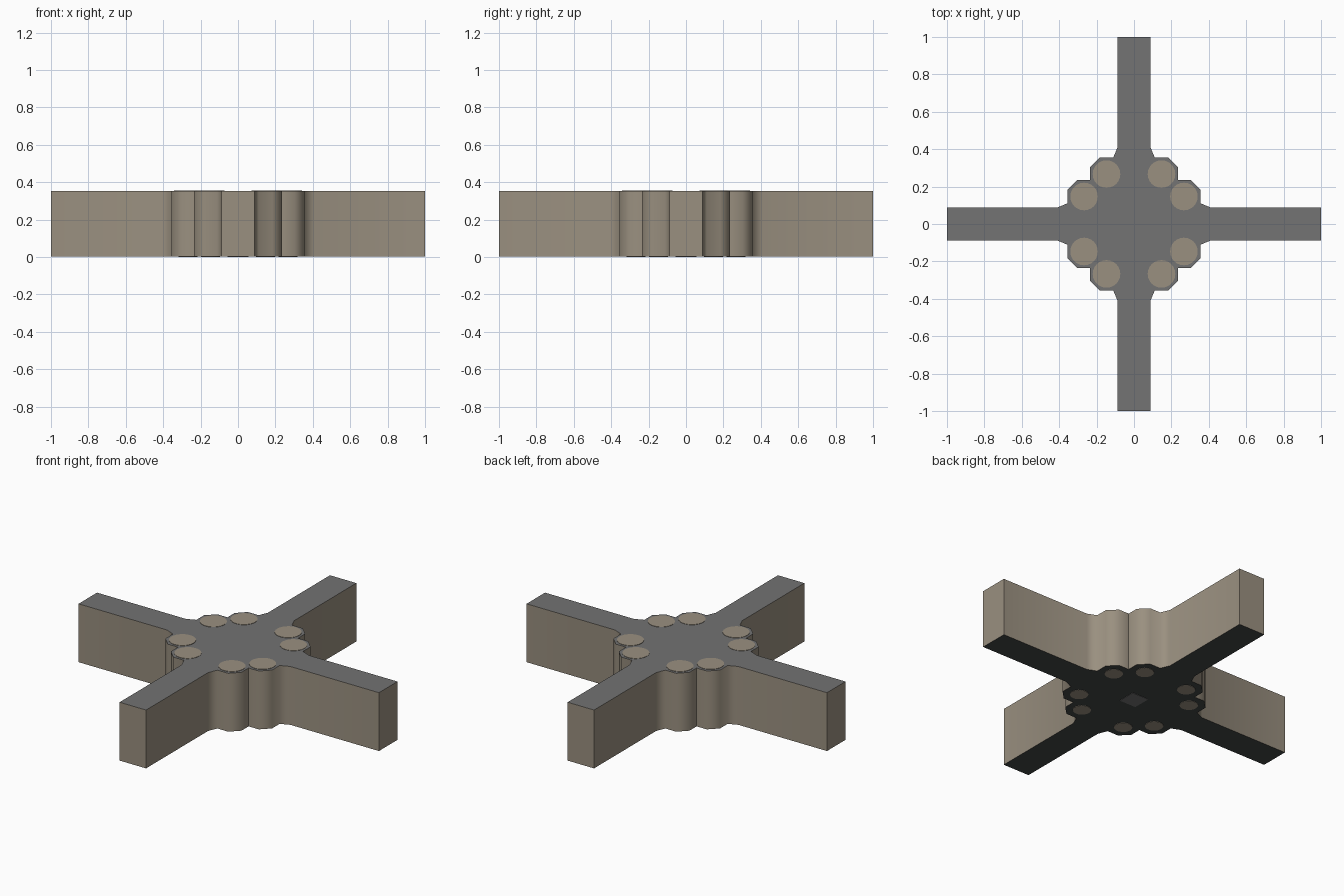
import bpy, bmesh, math
from mathutils import Vector, Matrix

if "Cube" in bpy.data.objects:
    bpy.data.objects.remove(bpy.data.objects["Cube"])

H = 0.355      # overall height
T = 0.002      # thickness of the flush plates


def material(name, srgb):
    m = bpy.data.materials.new(name)
    lin = [((c / 255 + 0.055) / 1.055) ** 2.4 for c in srgb]
    m.diffuse_color = (*lin, 1)
    m.use_nodes = True
    m.node_tree.nodes["Principled BSDF"].inputs["Base Color"].default_value = m.diffuse_color
    return m


tan = material("dark tan", (154, 144, 128))
grey = material("grey", (115, 115, 115))
dark = material("charcoal", (66, 71, 69))


def add_object(name, bm, mats):
    bmesh.ops.recalc_face_normals(bm, faces=bm.faces)
    me = bpy.data.meshes.new(name)
    bm.to_mesh(me)
    bm.free()
    for m in mats:
        me.materials.append(m)
    ob = bpy.data.objects.new(name, me)
    bpy.context.collection.objects.link(ob)
    return ob


def plate(name, x, y, z, r, sides, mat, turn=0.0):
    bm = bmesh.new()
    bmesh.ops.create_cone(bm, cap_ends=True, segments=sides, radius1=r, radius2=r, depth=T,
                          matrix=Matrix.Translation((x, y, z)) @ Matrix.Rotation(turn, 4, 'Z'))
    return add_object(name, bm, [mat])


# Cross body: one quarter of the outline (arm plus two octagonal bosses), turned four times
quarter = [(1, -.088), (1, .088), (.41, .088), (.355, .111), (.355, .183),
           (.303, .235), (.235, .235), (.235, .303), (.183, .355), (.111, .355), (.088, .41)]
bm = bmesh.new()
verts = []
for k in range(4):
    rot = Matrix.Rotation(k * math.pi / 2, 3, 'Z')
    verts += [bm.verts.new(rot @ Vector((x, y, T))) for x, y in quarter]
base = bm.faces.new(verts)
ext = bmesh.ops.extrude_face_region(bm, geom=[base], use_keep_orig=True)
for v in ext["geom"]:
    if isinstance(v, bmesh.types.BMVert):
        v.co.z = H - T
bm.normal_update()
bmesh.ops.recalc_face_normals(bm, faces=bm.faces)
# Sides tan, top grey, underside charcoal
for f in bm.faces:
    f.material_index = 1 if f.normal.z > 0.5 else 2 if f.normal.z < -0.5 else 0
body = add_object("cross_body", bm, [tan, grey, dark])
bpy.context.view_layer.objects.active = body
body.select_set(True)
bpy.ops.object.shade_smooth_by_angle(angle=math.radians(70))

# Tan discs on the bosses, top and bottom
n = 0
for sx in (1, -1):
    for sy in (1, -1):
        for x, y in ((.147, .267), (.267, .147)):
            n += 1
            plate(f"top_disc_{n}", sx * x, sy * y, H - T / 2, .074, 24, tan)
            plate(f"bottom_disc_{n}", sx * x, sy * y, T / 2, .05, 24, tan)

# Small grey square in the middle of the underside
plate("bottom_square", 0, 0, T / 2, .055 * math.sqrt(2), 4, grey, math.pi / 4)
